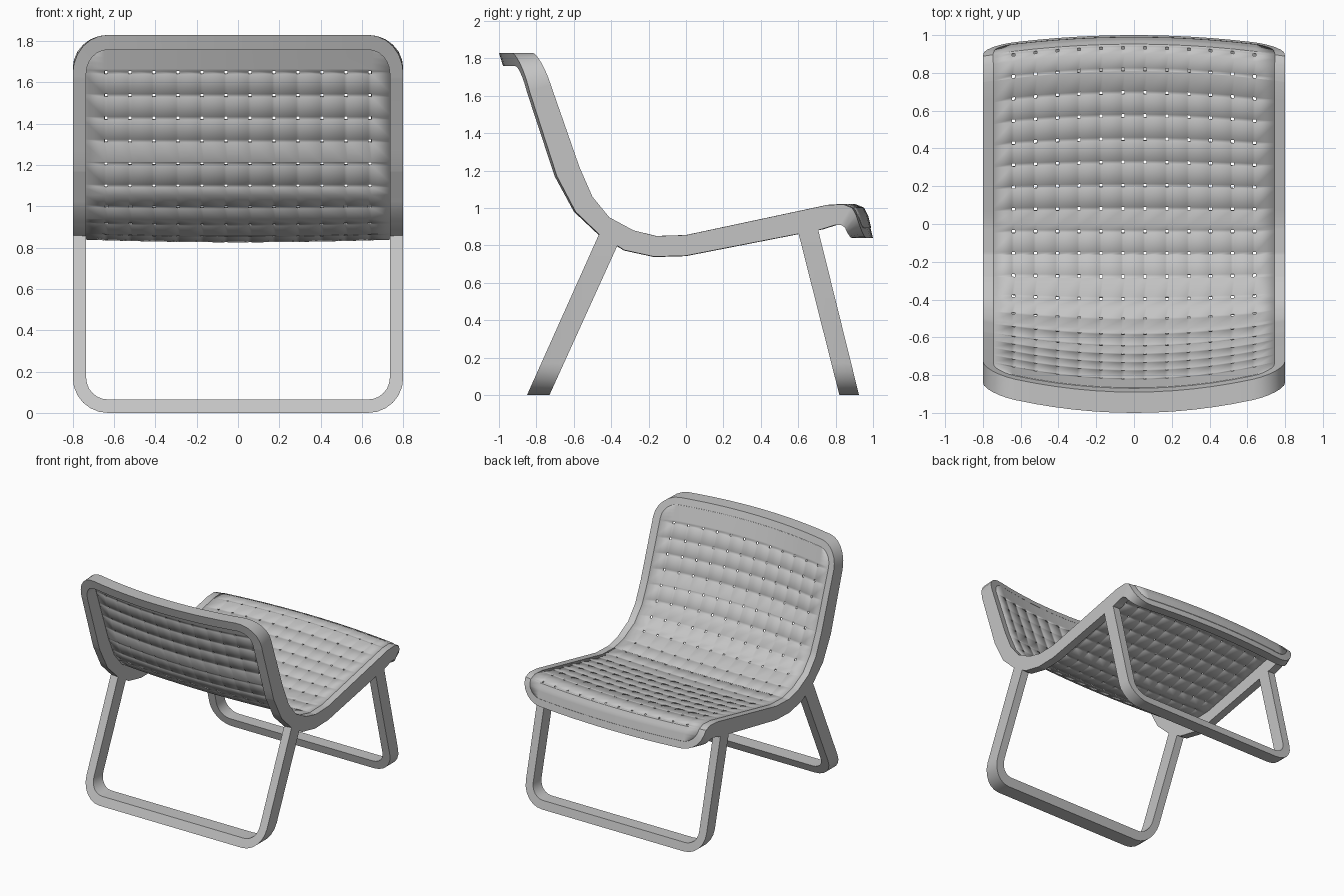
import bpy
import bmesh
from math import sin, cos, pi, sqrt

cube = bpy.data.objects.get("Cube")
if cube:
    bpy.data.objects.remove(cube, do_unlink=True)

HALF, BAR, RADIUS, STEPS = 0.8, 0.065, 0.17, 6
CX = HALF - RADIUS

# Side profile: upper (y, z), lower (y, z), bow of the middle (y, z)
PROFILE = [
    (-.78, 1.83, -.89, 1.83, -.11, 0),
    (-.72, 1.65, -.835, 1.62, -.10, 0),
    (-.57, 1.22, -.69, 1.17, -.08, 0),
    (-.50, 1.06, -.59, .98, -.06, 0),
    (-.41, .95, -.465, .86, -.03, -.01),
    (-.28, .88, -.33, .775, -.01, -.015),
    (-.16, .85, -.17, .74, 0, -.015),
    (0, .855, 0, .745, 0, -.015),
    (.75, 1.015, .72, .885, .06, 0),
    (.84, 1.02, .80, .91, .06, 0),
    (.89, 1.0, .83, .91, .06, 0),
    (.91, .96, .85, .895, .06, 0),
    (.94, .84, .865, .84, .06, 0),
]
KNOTS = [0.0]
for a, b in zip(PROFILE, PROFILE[1:]):
    KNOTS.append(KNOTS[-1] + sqrt((b[0] - a[0]) ** 2 + (b[1] - a[1]) ** 2))
LENGTH = KNOTS[-1]


def lerp(a, b, t):
    return a + (b - a) * t


def sheet(x, s, t):
    """Point at width x, distance s along the profile and depth t."""
    i = max(k for k in range(len(KNOTS) - 1) if KNOTS[k] <= max(s, 0))
    f = (s - KNOTS[i]) / (KNOTS[i + 1] - KNOTS[i])
    uy, uz, ly, lz, by, bz = (lerp(a, b, f) for a, b in zip(PROFILE[i], PROFILE[i + 1]))
    bow = 1 - (x / HALF) ** 2
    return (x, lerp(uy, ly, t) + by * bow, lerp(uz, lz, t) + bz * bow)


def mirrored(points):
    return [(-x, s) for x, s in reversed(points)]


def lower_arc(r, end):
    angles = [pi / 2 * k / STEPS for k in range(STEPS + 1)]
    return [(CX + r * cos(a), end - RADIUS + r * sin(a)) for a in angles]


def across(s):
    return [(CX * (1 - k / 6), s) for k in range(1, 12)]


def make_object(name, bm):
    bmesh.ops.recalc_face_normals(bm, faces=bm.faces)
    mesh = bpy.data.meshes.new(name)
    bm.to_mesh(mesh)
    bm.free()
    obj = bpy.data.objects.new(name, mesh)
    bpy.context.collection.objects.link(obj)
    mesh.materials.append(grey)
    bpy.ops.object.select_all(action='DESELECT')
    obj.select_set(True)
    bpy.context.view_layer.objects.active = obj
    bpy.ops.object.shade_smooth_by_angle(angle=pi / 6)
    return obj


def make_bar(name, outer, inner, place, closed):
    """Rectangular tube running between two matching outlines."""
    bm = bmesh.new()
    rings = [[bm.verts.new(place(*p, t)) for p, t in ((o, 0), (o, 1), (i, 1), (i, 0))]
             for o, i in zip(outer, inner)]
    for a, b in zip(rings, rings[1:] + rings[:1] if closed else rings[1:]):
        for k in range(4):
            n = (k + 1) % 4
            bm.faces.new((a[k], a[n], b[n], b[k]))
    if not closed:
        bm.faces.new(rings[0])
        bm.faces.new(rings[-1])
    return make_object(name, bm)


grey = bpy.data.materials.new("light grey")
grey.use_nodes = True
grey.diffuse_color = (0.55, 0.55, 0.55, 1)
grey.node_tree.nodes["Principled BSDF"].inputs["Base Color"].default_value = grey.diffuse_color

# Perforation positions: twelve columns, evenly spaced rows
HOLE = 0.008
hole_x = [0.116 * (k - 5.5) for k in range(12)]
hole_s = [0.19 + 0.1165 * k for k in range(19)]
edges_s = [s + d for s in hole_s for d in (-HOLE, HOLE)]
side_s = sorted(s for s in KNOTS + edges_s if RADIUS < s < LENGTH - RADIUS)


# Rounded frame around the seat and backrest
def frame_outline(r):
    lower = lower_arc(r, LENGTH)
    upper = [(x, LENGTH - s) for x, s in reversed(lower)]
    right = upper + [(CX + r, s) for s in side_s] + lower
    top = [(-x, s) for x, s in across(RADIUS - r)]
    return right + across(LENGTH - RADIUS + r) + mirrored(right) + top


make_bar("seat_frame", frame_outline(RADIUS), frame_outline(RADIUS - BAR), sheet, True)

# Thin perforated panel, let slightly into the frame
r_panel = RADIUS - BAR + 0.01
start, stop = RADIUS - r_panel, LENGTH - RADIUS + r_panel
corner_s = [RADIUS - r_panel * cos(pi / 2 * k / STEPS) for k in range(STEPS + 1)]
rows = sorted(set(corner_s + [LENGTH - s for s in corner_s] + side_s
                  + [s for s in edges_s + KNOTS if start < s < stop]))
columns = [-HALF] + [x + d for x in hole_x for d in (-HOLE, HOLE)] + [HALF]


def half_width(s):
    c = min(max(s, RADIUS), LENGTH - RADIUS)
    return CX + sqrt(max(r_panel ** 2 - (s - c) ** 2, 0))


bm = bmesh.new()
grid = [[bm.verts.new(sheet(max(-half_width(s), min(half_width(s), x)), s, 0.03))
         for x in columns] for s in rows]
for j in range(len(rows) - 1):
    middle = (rows[j] + rows[j + 1]) / 2
    in_row = any(abs(middle - s) < HOLE for s in hole_s)
    for i in range(len(columns) - 1):
        if in_row and i % 2 == 1:
            continue
        bm.faces.new((grid[j][i], grid[j + 1][i], grid[j + 1][i + 1], grid[j][i + 1]))
bmesh.ops.remove_doubles(bm, verts=bm.verts, dist=0.0005)
panel = make_object("perforated_panel", bm)
solid = panel.modifiers.new("thickness", 'SOLIDIFY')
solid.thickness = 0.012
solid.offset = 0


# U-shaped leg loops: y range at the floor and at the top
def make_leg(name, top, floor_y, top_y):
    def place(x, s, t):
        f = s / top
        return (x, lerp(top_y[t], floor_y[t], f), top - s)

    def outline(r):
        right = [(CX + r, 0)] + lower_arc(r, top)
        return right + across(top - RADIUS + r) + mirrored(right)

    make_bar(name, outline(RADIUS), outline(RADIUS - BAR), place, False)


make_leg("back_leg_loop", 0.88, (-0.85, -0.73), (-0.456, -0.33))
make_leg("front_leg_loop", 0.91, (0.82, 0.925), (0.59, 0.70))
